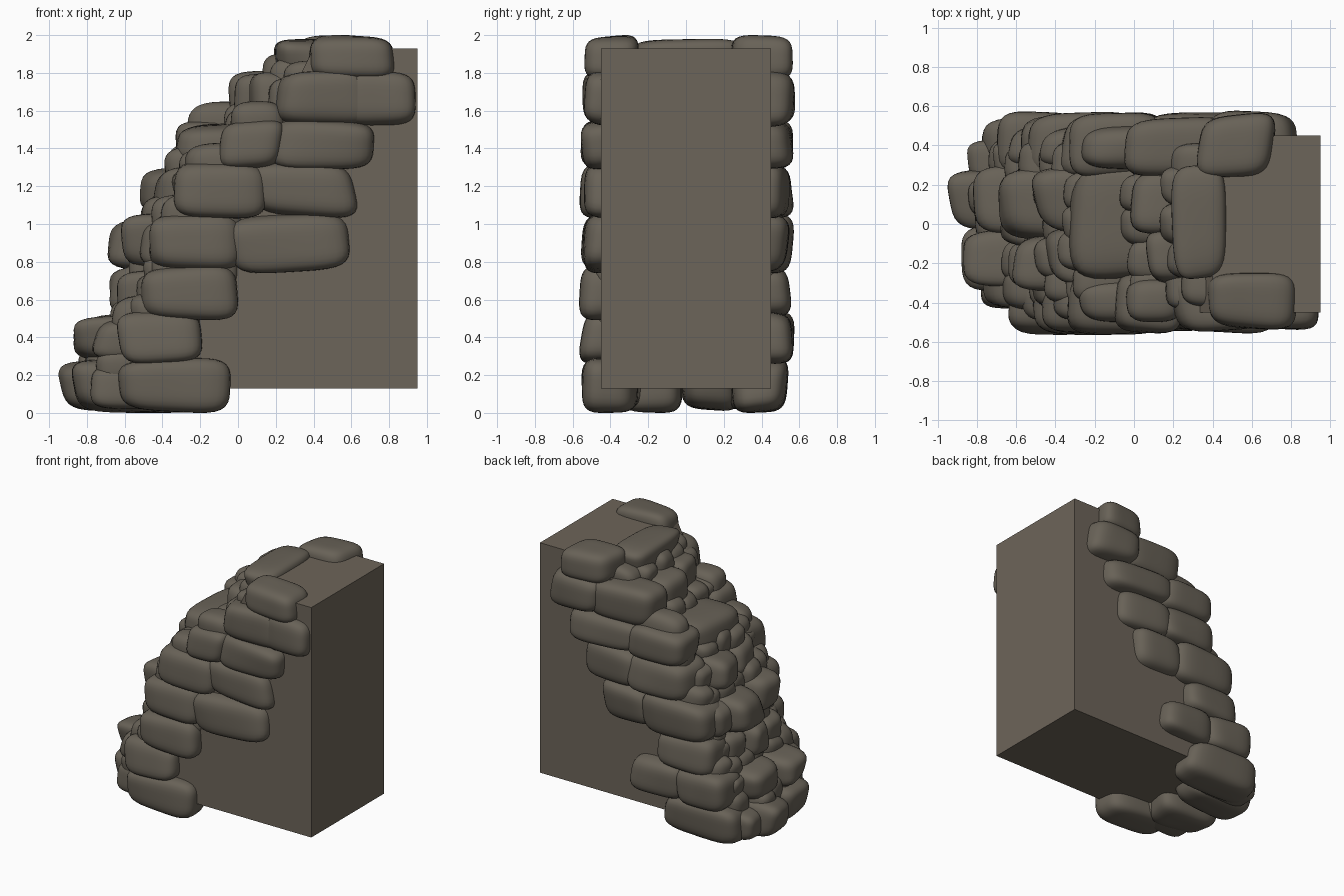
import bpy, bmesh, random
from mathutils import Vector

if "Cube" in bpy.data.objects:
    bpy.data.objects.remove(bpy.data.objects["Cube"])

random.seed(11)

def material(name, col):
    m = bpy.data.materials.new(name)
    m.diffuse_color = (*col, 1)
    m.use_nodes = True
    m.node_tree.nodes["Principled BSDF"].inputs["Base Color"].default_value = m.diffuse_color
    return m

EARTH = material("earth brown", (0.152, 0.128, 0.100))
STONE = material("grey brown stone", (0.138, 0.121, 0.095))

def finish(name, bm, mat, smooth):
    me = bpy.data.meshes.new(name)
    bmesh.ops.recalc_face_normals(bm, faces=bm.faces)
    for f in bm.faces:
        f.smooth = smooth
    bm.to_mesh(me)
    bm.free()
    me.materials.append(mat)
    ob = bpy.data.objects.new(name, me)
    bpy.context.collection.objects.link(ob)

def boulder(bm, lo, hi, n=4.0, wob=.2):
    """Rounded, lopsided block filling the box lo..hi."""
    t = bmesh.new()
    bmesh.ops.create_cube(t, size=2)
    bmesh.ops.subdivide_edges(t, edges=t.edges[:], cuts=9, use_grid_fill=True)
    corner = {(a, b, c): Vector([random.uniform(-wob, wob) for _ in range(3)])
              for a in (-1, 1) for b in (-1, 1) for c in (-1, 1)}
    for v in t.verts:
        p = v.co / sum(abs(k) ** n for k in v.co) ** (1 / n)
        off = Vector()
        for k, j in corner.items():
            off += j * ((1 + k[0] * p.x) * (1 + k[1] * p.y) * (1 + k[2] * p.z) / 8)
        v.co = p + off
    mn = [min(v.co[i] for v in t.verts) for i in range(3)]
    mx = [max(v.co[i] for v in t.verts) for i in range(3)]
    new = {}
    for v in t.verts:
        new[v] = bm.verts.new([lo[i] + (hi[i] - lo[i]) * (v.co[i] - mn[i]) / (mx[i] - mn[i])
                               for i in range(3)])
    for f in t.faces:
        bm.faces.new([new[v] for v in f.verts])
    t.free()

# solid core block with its left side sloping back
bm = bmesh.new()
profile = [(-.5, .13), (.95, .13), (.95, 1.93), (.4, 1.93)]
face = bm.faces.new([bm.verts.new((x, -.45, z)) for x, z in profile])
ext = bmesh.ops.extrude_face_region(bm, geom=[face])
bmesh.ops.translate(bm, vec=(0, .9, 0),
                    verts=[v for v in ext["geom"] if isinstance(v, bmesh.types.BMVert)])
finish("core_block", bm, EARTH, False)

# stone courses: bottom, top, front-side spans, back-side spans, slope stones (y0, y1, left x)
courses = [
    (.00, .29, [(-.64, -.04)], [(-.78, -.13)],
     [(-.34, -.01, -.88), (-.03, .28, -.95)]),
    (.26, .54, [(-.64, -.19)], [(-.70, -.25), (-.35, .13)],
     [(-.32, -.02, -.87), (-.05, .30, -.82)]),
    (.49, .78, [(-.52, .00)], [(-.58, -.10)],
     [(-.33, -.08, -.64), (-.12, .12, -.68), (.08, .32, -.62)]),
    (.74, 1.06, [(-.47, .03), (-.05, .59)], [(-.54, .02), (-.05, .39)],
     [(-.34, -.05, -.62), (-.08, .30, -.69)]),
    (1.03, 1.33, [(-.34, .15), (.06, .63)], [(-.38, .16), (.06, .54)],
     [(-.32, -.02, -.45), (-.05, .30, -.52)]),
    (1.29, 1.55, [(-.10, .25), (.16, .72)], [(-.33, .15), (.06, .68)],
     [(-.28, .30, -.33)]),
    (1.51, 1.81, [(.19, .72), (.56, .94)], [(-.05, .50), (.38, .83)],
     [(-.30, -.02, .06), (-.05, .28, -.02)]),
    (1.76, 2.0, [(.37, .83)], [(.32, .72)],
     [(-.28, .30, .19)]),
]
for i, (z0, z1, front, back, slope) in enumerate(courses):
    bm = bmesh.new()
    for x0, x1 in front:
        boulder(bm, (x0, -.55 - random.uniform(-.02, .03), z0), (x1, -.25, z1))
    for x0, x1 in back:
        boulder(bm, (x0, .24, z0), (x1, .55 + random.uniform(-.02, .03), z1))
    right = .47 if i == 7 else -.28 + .5 * (z0 - .13)
    for y0, y1, xl in slope:
        boulder(bm, (xl, y0, z0 + random.uniform(0, .03)),
                (right, y1, z1 - random.uniform(0, .03)))
        # filler stones between slope stones and corners
        if i < 7:
            s = -1 if y0 + y1 < 0 else 1
            boulder(bm, (xl + .1, min(s * .2, s * .43), z0 + .02),
                    (right, max(s * .2, s * .43), z1 - .04))
    finish(f"stone_course_{i + 1}", bm, STONE, True)

# small stones bridging the steps between courses
bm = bmesh.new()
for lower, upper in zip(courses, courses[1:]):
    z = lower[1]
    xa, xb = [max(s[2] for s in c[4]) for c in (lower, upper)]
    x = (max(xa, xb - .3) + xb) / 2
    for k in range(5):
        y = -.32 + .16 * k + random.uniform(-.03, .03)
        a = x + random.uniform(.0, .07) + (.05 if k in (0, 4) else 0)
        boulder(bm, (a, y - .11, z - .14), (a + .35, y + .11, z + random.uniform(.05, .11)), 3)
# bridging stones along both sides
for s, c in [(s, c) for s in (-1, 1) for c in courses[1:6]]:
    x0, x1 = (c[2] if s < 0 else c[3])[0]
    y = sorted((s * .28, s * .50))
    boulder(bm, (x0 + .06, y[0], c[1] - .13), (x1, y[1], c[1] + .1), 3)
finish("bridging_stones", bm, STONE, True)
